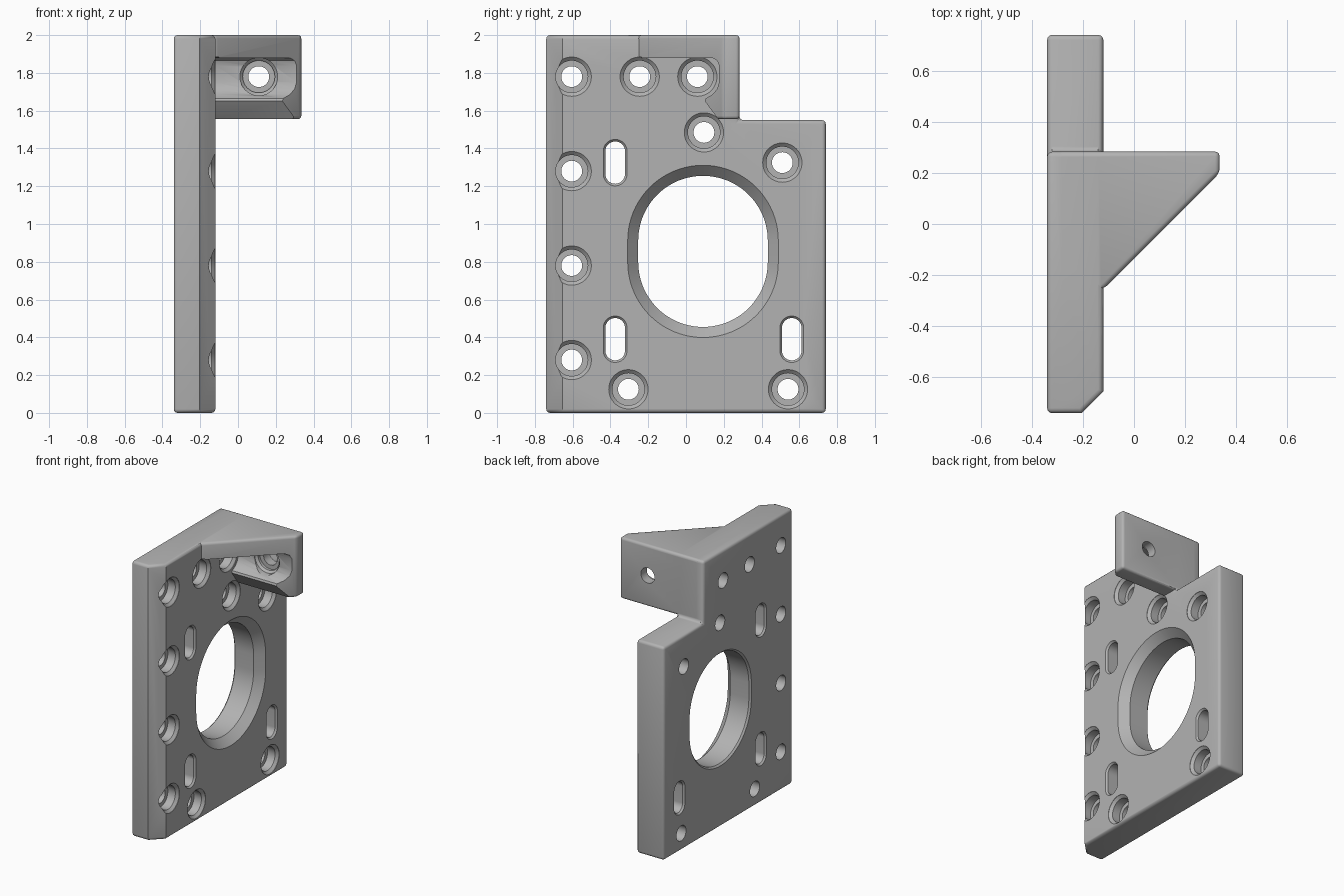
import bpy, bmesh, math
from mathutils import Vector

cube = bpy.data.objects.get("Cube")
if cube:
    bpy.data.objects.remove(cube, do_unlink=True)

grey = bpy.data.materials.new("machined grey")
grey.use_nodes = True
grey.diffuse_color = (0.45, 0.45, 0.45, 1)
grey.node_tree.nodes["Principled BSDF"].inputs["Base Color"].default_value = (0.45, 0.45, 0.45, 1)


def loft(name, loops):
    """Closed solid skinned through equal-length loops of points."""
    bm = bmesh.new()
    rings = [[bm.verts.new(p) for p in loop] for loop in loops]
    n = len(rings[0])
    for a, b in zip(rings, rings[1:]):
        for i in range(n):
            j = (i + 1) % n
            bm.faces.new((a[i], a[j], b[j], b[i]))
    bm.faces.new(rings[0])
    bm.faces.new(rings[-1])
    bmesh.ops.recalc_face_normals(bm, faces=bm.faces)
    mesh = bpy.data.meshes.new(name)
    bm.to_mesh(mesh)
    bm.free()
    mesh.materials.append(grey)
    obj = bpy.data.objects.new(name, mesh)
    bpy.context.collection.objects.link(obj)
    return obj


def prism_z(name, outline, low, high):
    return loft(name, [[(x, y, z) for x, y in outline] for z in (low, high)])


def prism_x(name, outline, low, high):
    return loft(name, [[(x, y, z) for y, z in outline] for x in (low, high)])


def apply(obj, mod):
    bpy.context.view_layer.objects.active = obj
    bpy.ops.object.modifier_apply(modifier=mod.name)


def combine(obj, other, operation="DIFFERENCE"):
    other.hide_render = True
    mod = obj.modifiers.new("combine", "BOOLEAN")
    mod.operation, mod.solver, mod.object = operation, "EXACT", other
    apply(obj, mod)
    bpy.data.objects.remove(other, do_unlink=True)


def round_edges(obj, width, angle):
    mod = obj.modifiers.new("rounding", "BEVEL")
    mod.width, mod.segments, mod.limit_method = width, 3, "ANGLE"
    mod.angle_limit = math.radians(angle)
    apply(obj, mod)


def bore(name, center, sections, straight=0.0, along="x", steps=24):
    """Stepped hole cutter; sections are (position on axis, radius)."""
    loops = []
    for pos, r in sections:
        loop = []
        for k in range(2):
            for i in range(steps + 1 if straight else steps):
                t = math.pi * (k + i / steps)
                h = center[0] + r * math.cos(t)
                v = center[1] + r * math.sin(t) + (straight if k == 0 else -straight)
                loop.append((pos, h, v) if along == "x" else (h, pos, v))
        loops.append(loop)
    return loft(name, loops)


# Mounting plate with chamfered front edge and notched rear top corner
BACK, FACE = -0.34, -0.12
plate = prism_z("mounting_plate", [(BACK, -0.74), (-0.205, -0.74), (FACE, -0.655),
                                   (FACE, 0.74), (BACK, 0.74)], 0, 2)
combine(plate, prism_x("notch", [(0.283, 1.55), (1, 1.55), (1, 2.2), (0.283, 2.2)], -1, 1))
round_edges(plate, 0.02, 50)

# Side bracket: triangular web over an upright wall
bracket = prism_z("bracket", [(-0.3, 0.283), (0.335, 0.283), (0.335, 0.2),
                              (FACE, -0.255), (-0.3, -0.255)], 1.555, 2)
round_edges(bracket, 0.018, 30)
pocket = [(-0.6, 1.5), (0.21, 1.5), (0.17, 1.555), (0.1, 1.65), (0.105, 1.665),
          (0.14, 1.685), (0.165, 1.715), (0.175, 1.75), (0.175, 1.84),
          (0.165, 1.865), (0.14, 1.88), (-0.6, 1.88)]
combine(bracket, prism_x("pocket", pocket, FACE, 0.6))
combine(bracket, bore("wall_bore", (0.11, 1.78),
                      [(0, 0.1), (0.18, 0.1), (0.195, 0.085), (0.215, 0.085),
                       (0.215, 0.055), (0.4, 0.055)], along="y"))
combine(plate, bracket, "UNION")

# Counterbored screw holes
screws = [(-0.605, z) for z in (0.28, 0.78, 1.28, 1.78)]
screws += [(-0.245, 1.78), (0.06, 1.78), (0.095, 1.485), (0.51, 1.325),
           (-0.305, 0.125), (0.54, 0.125)]
for c in screws:
    combine(plate, bore("screw_bore", c, [(-0.1, 0.104), (-0.122, 0.104), (-0.14, 0.085),
                                          (-0.2, 0.085), (-0.2, 0.055), (-0.4, 0.055)]))

# Elongated slots with softened rims
for c in [(-0.375, 1.325), (-0.375, 0.39), (0.56, 0.39)]:
    combine(plate, bore("slot", c, [(-0.1, 0.063), (FACE, 0.063), (-0.132, 0.052),
                                    (-0.328, 0.052), (BACK, 0.062), (-0.4, 0.062)], 0.06))

# Large central opening with a wide chamfer on the face
combine(plate, bore("opening", (0.09, 0.855), [(-0.1, 0.418), (-0.178, 0.343), (-0.328, 0.343),
                                               (-0.36, 0.375)], 0.057, steps=40))

# Smooth curved walls, sharp edges kept
for o in bpy.context.selected_objects:
    o.select_set(False)
plate.select_set(True)
bpy.context.view_layer.objects.active = plate
bpy.ops.object.shade_smooth_by_angle(angle=math.radians(32))
